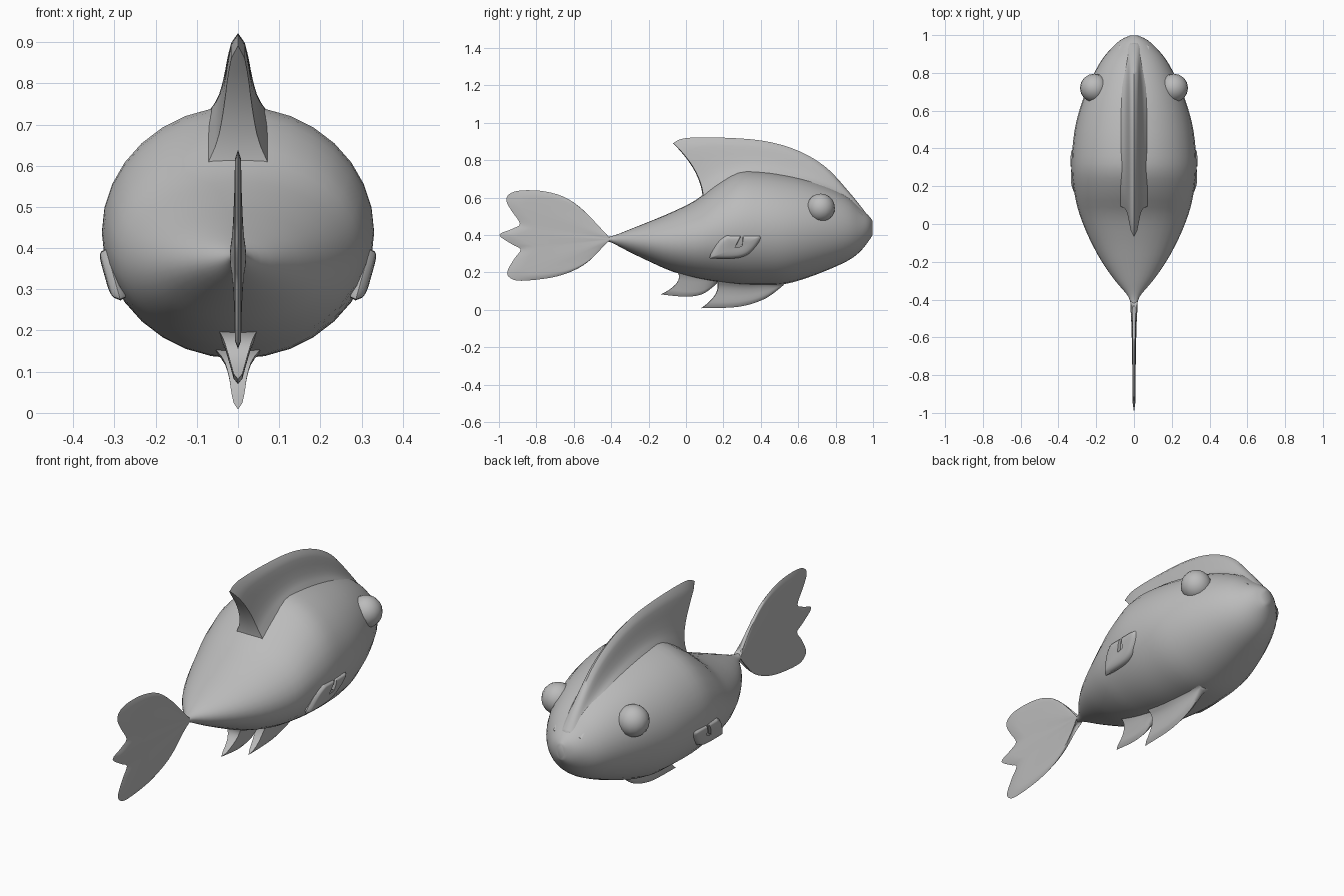
import bpy, bmesh, math
from mathutils import Vector

grey = bpy.data.materials.new("plain grey")
grey.diffuse_color = (0.5, 0.5, 0.5, 1)


def sample(pts, u):
    """Point at u (0..1) on a smooth curve through pts."""
    f = u * (len(pts) - 1)
    i = min(int(f), len(pts) - 2)
    f -= i
    a, b, c, d = (Vector(pts[max(0, min(len(pts) - 1, i + k))]) for k in (-1, 0, 1, 2))
    return b + 0.5 * f * (c - a + f * (2 * a - 5 * b + 4 * c - d + f * (3 * (b - c) + d - a)))


def finish(name, bm, angle=50):
    bmesh.ops.remove_doubles(bm, verts=bm.verts, dist=0.0004)
    bmesh.ops.recalc_face_normals(bm, faces=bm.faces)
    me = bpy.data.meshes.new(name)
    bm.to_mesh(me)
    bm.free()
    me.materials.append(grey)
    ob = bpy.data.objects.new(name, me)
    bpy.context.collection.objects.link(ob)
    bpy.context.view_layer.objects.active = ob
    ob.select_set(True)
    bpy.ops.object.shade_smooth_by_angle(angle=math.radians(angle))
    ob.select_set(False)
    return ob


def fin(name, base, edge, widths, bend=0.0, n=40, m=10, place=None):
    """Double-sided sheet from a base curve to an edge curve (y, z), with half-widths between."""
    bm = bmesh.new()
    us = [0, 0.012] + [i / n for i in range(1, n)] + [0.988, 1]
    for side in (-1, 1):
        grid = []
        for i, u in enumerate(us):
            b, e = sample(base, u), sample(edge, u)
            row = []
            for j in range(m + 1):
                t = j / m
                p = b.lerp(e, t)
                w = max(0, sample([(w, 0) for w in widths], t)[0])
                if i in (0, len(us) - 1) or j == m:
                    w = 0
                y = p[0] + bend * u * u * 4 * t * (1 - t)
                co = Vector((side * w, y, p[1]))
                row.append(bm.verts.new(place(co) if place else co))
            grid.append(row)
        for r, q in zip(grid, grid[1:]):
            for j in range(m):
                bm.faces.new((r[j], r[j + 1], q[j + 1], q[j]))
    return finish(name, bm)


# Body: elliptical rings (y, half width, bottom, top)
rings = [(0.998, 0.02, 0.40, 0.475), (0.975, 0.07, 0.365, 0.505), (0.93, 0.12, 0.31, 0.545),
         (0.87, 0.17, 0.265, 0.60), (0.78, 0.22, 0.222, 0.65), (0.66, 0.27, 0.175, 0.695),
         (0.53, 0.308, 0.138, 0.725), (0.40, 0.326, 0.132, 0.742), (0.28, 0.33, 0.135, 0.737),
         (0.16, 0.315, 0.15, 0.67), (0.05, 0.288, 0.17, 0.585), (-0.08, 0.235, 0.207, 0.52),
         (-0.20, 0.17, 0.26, 0.47), (-0.30, 0.10, 0.308, 0.43), (-0.37, 0.04, 0.345, 0.402),
         (-0.41, 0.02, 0.363, 0.392), (-0.45, 0.013, 0.365, 0.39)]
bm = bmesh.new()
loops = []
for k in range(49):
    y, w, lo, hi = sample(rings, k / 48)
    loops.append([bm.verts.new((w * math.cos(a), y, (lo + hi) / 2 + (hi - lo) / 2 * math.sin(a)))
                  for a in (math.tau * i / 32 for i in range(32))])
for p, q in zip(loops, loops[1:]):
    for i in range(32):
        bm.faces.new((p[i], p[i - 1], q[i - 1], q[i]))
bm.faces.new(loops[0])
bm.faces.new(loops[-1])
finish("body", bm, 60)

# Dorsal fin
fin("dorsal_fin",
    [(0.95, 0.50), (0.84, 0.59), (0.70, 0.655), (0.55, 0.695), (0.40, 0.715), (0.28, 0.70), (0.18, 0.65), (0.09, 0.58)],
    [(0.96, 0.52), (0.88, 0.62), (0.75, 0.76), (0.60, 0.85), (0.42, 0.902), (0.20, 0.92), (0.0, 0.918), (-0.07, 0.89)],
    [0.08, 0.05, 0.035, 0.025, 0.012], bend=0.04)

# Belly fins
fin("front_belly_fin",
    [(0.53, 0.145), (0.42, 0.16), (0.30, 0.16), (0.16, 0.17)],
    [(0.52, 0.13), (0.42, 0.058), (0.28, 0.016), (0.08, 0.008)],
    [0.065, 0.035, 0.022, 0.016, 0.008], bend=0.04)
fin("rear_belly_fin",
    [(0.18, 0.165), (0.10, 0.19), (0.04, 0.20), (-0.05, 0.21)],
    [(0.16, 0.135), (0.09, 0.085), (0.0, 0.07), (-0.135, 0.082)],
    [0.05, 0.035, 0.025, 0.016, 0.008], bend=0.045)

# Tail fan, spreading from the narrow stalk
fin("tail_fin", [(-0.41, 0.370), (-0.41, 0.387)],
    [(-0.44, 0.355), (-0.51, 0.268), (-0.60, 0.21), (-0.72, 0.172), (-0.88, 0.155), (-0.94, 0.17),
     (-0.955, 0.205), (-0.92, 0.27), (-0.885, 0.322), (-0.93, 0.35), (-0.998, 0.40), (-0.93, 0.432),
     (-0.888, 0.46), (-0.93, 0.525), (-0.96, 0.58), (-0.945, 0.618), (-0.88, 0.638), (-0.75, 0.632),
     (-0.63, 0.592), (-0.52, 0.505), (-0.44, 0.402)],
    [0.02, 0.014, 0.011, 0.009, 0.008, 0.006], n=80, m=12)

# Side fins and eyes, one of each per side
for side, label in ((-1, "left"), (1, "right")):
    def lean(co):
        return Vector((side * (co.x + 0.318 - (0.39 - co.z) * 0.28), co.y, co.z))
    fin(label + "_side_fin",
        [(0.30, 0.34), (0.26, 0.33)] * 1,
        [(0.30, 0.397), (0.38, 0.397), (0.40, 0.39), (0.395, 0.365), (0.36, 0.32), (0.32, 0.29),
         (0.26, 0.275), (0.145, 0.274), (0.127, 0.282), (0.145, 0.32), (0.175, 0.365), (0.21, 0.393),
         (0.23, 0.397), (0.30, 0.397)],
        [0.022, 0.022, 0.022, 0.021, 0.018, 0.01], n=52, place=lean)
    bm = bmesh.new()
    bmesh.ops.create_uvsphere(bm, u_segments=16, v_segments=10, radius=0.076)
    bmesh.ops.translate(bm, verts=bm.verts, vec=(side * 0.21, 0.72, 0.545))
    finish(label + "_eye", bm)
